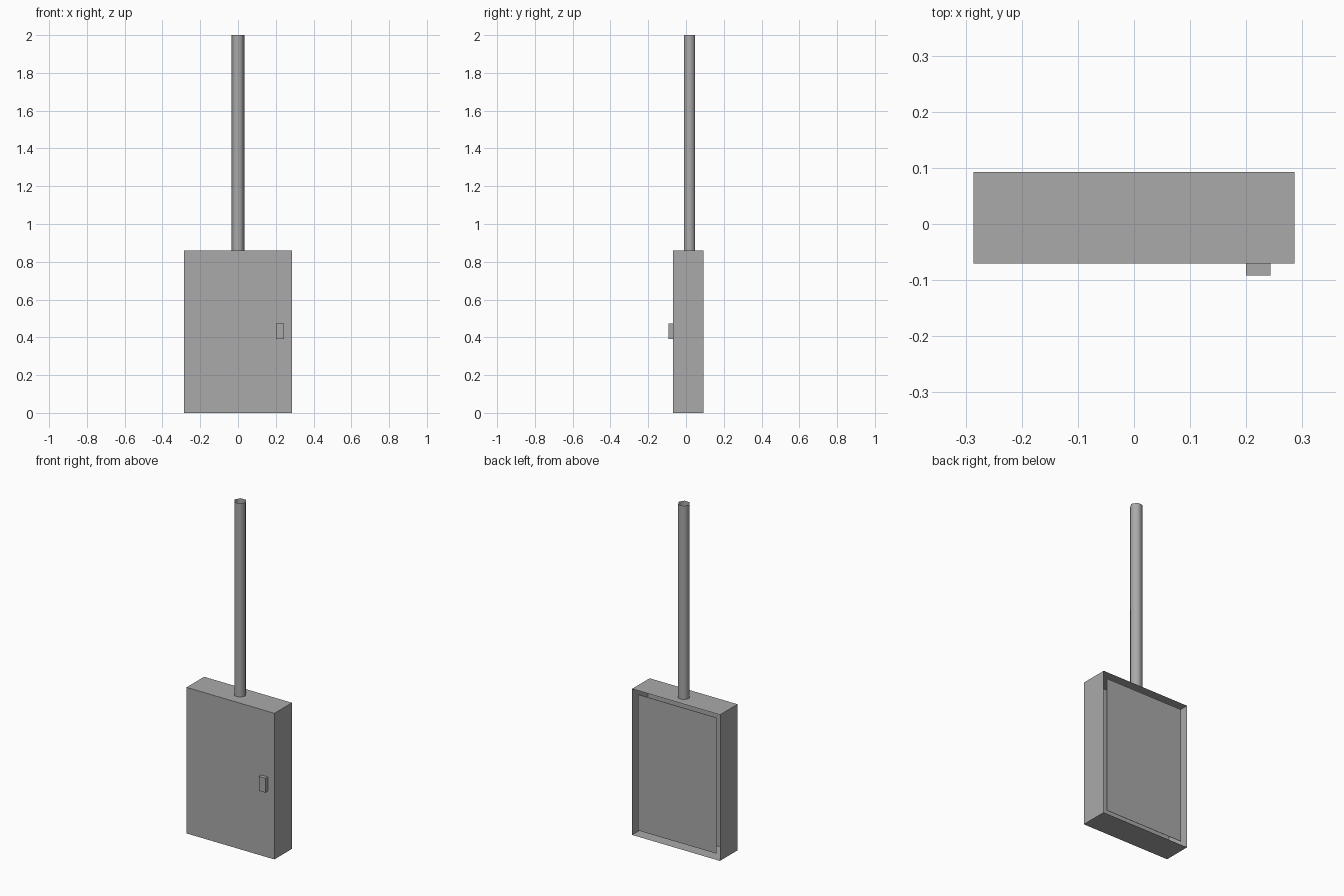
import bpy, bmesh, math

if "Cube" in bpy.data.objects:
    bpy.data.objects.remove(bpy.data.objects["Cube"])

grey = bpy.data.materials.new("plain_grey")
grey.diffuse_color = (0.4, 0.4, 0.4, 1)
grey.use_nodes = True
grey.node_tree.nodes["Principled BSDF"].inputs["Base Color"].default_value = grey.diffuse_color


def finish(name, bm):
    mesh = bpy.data.meshes.new(name)
    bm.to_mesh(mesh)
    bm.free()
    mesh.materials.append(grey)
    obj = bpy.data.objects.new(name, mesh)
    bpy.context.collection.objects.link(obj)
    return obj


def box(name, lo, hi, open_back=False):
    bm = bmesh.new()
    bmesh.ops.create_cube(bm, size=1)
    for v in bm.verts:
        v.co = [(a + b) / 2 + c * (b - a) for a, b, c in zip(lo, hi, v.co)]
    if open_back:
        bm.normal_update()
        back = [f for f in bm.faces if f.normal.y > 0.9]
        bmesh.ops.delete(bm, geom=back, context='FACES_ONLY')
    return finish(name, bm)


# Thin-walled cabinet, open at the back
box("cabinet_shell", (-0.286, -0.07, 0), (0.286, 0.093, 0.86), open_back=True)

# Inner face of the thick door
box("door_lining", (-0.285, -0.069, 0.001), (0.285, -0.052, 0.859))

# Recessed rear plate, clear of the cabinet walls
box("rear_plate", (-0.255, 0.079, 0.03), (0.255, 0.081, 0.83))

# Door handle
box("door_handle", (0.2, -0.092, 0.39), (0.243, -0.07, 0.474))

# Six-sided open conduit standing on the cabinet
bm = bmesh.new()
bmesh.ops.create_cone(bm, cap_ends=False, segments=6, radius1=0.034,
                      radius2=0.034, depth=1.14)
for v in bm.verts:
    # corners point along x
    x, y, z = v.co
    v.co = (y, x + 0.019, z + 1.43)
bmesh.ops.recalc_face_normals(bm, faces=bm.faces)
bm.normal_update()
f = next(iter(bm.faces))
c = f.calc_center_median()
if f.normal.x * c.x + f.normal.y * (c.y - 0.019) < 0:
    bmesh.ops.reverse_faces(bm, faces=bm.faces)
for f in bm.faces:
    f.smooth = True
finish("conduit", bm)
